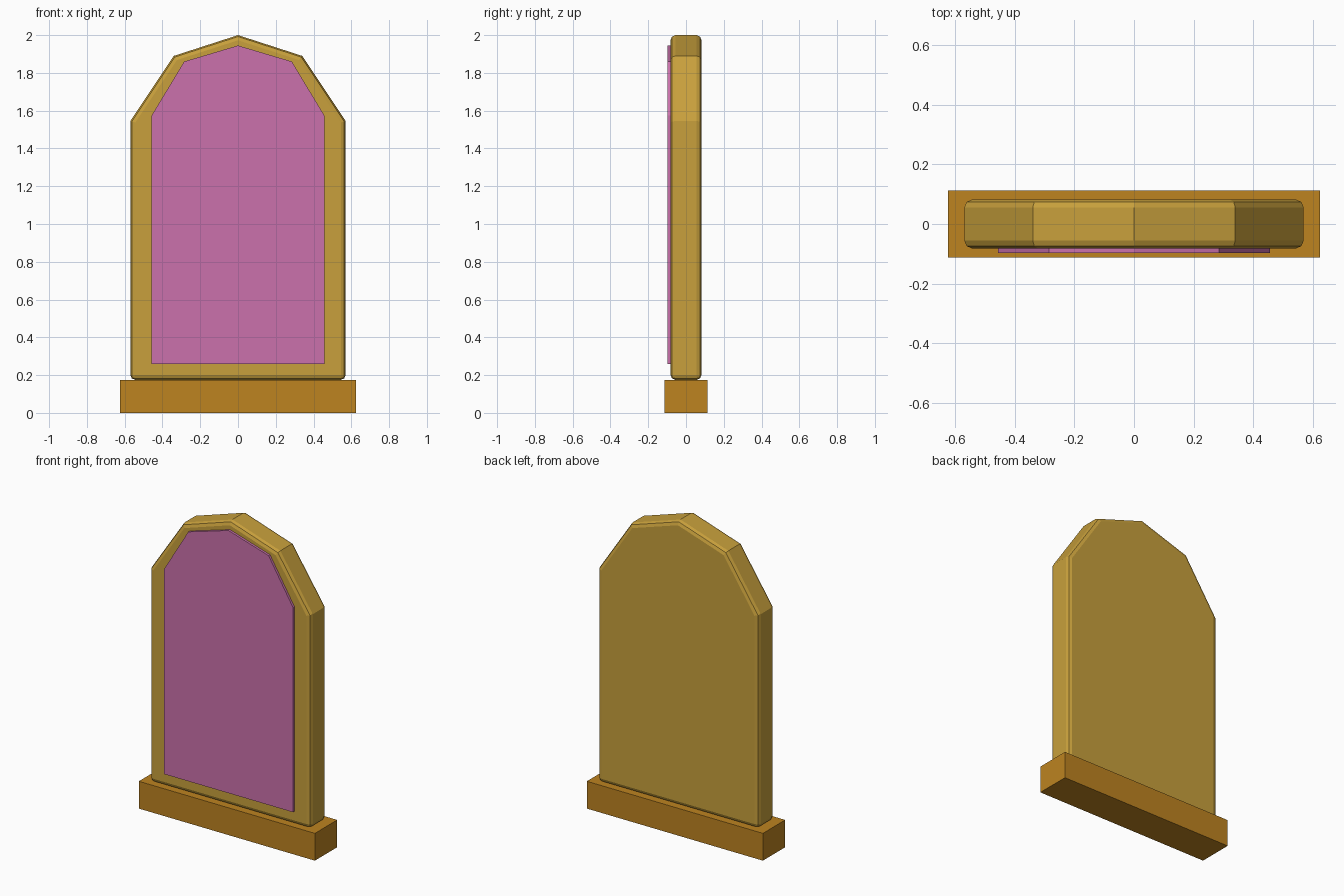
import bpy
import bmesh

cube = bpy.data.objects.get("Cube")
if cube:
    bpy.data.objects.remove(cube, do_unlink=True)


def srgb(*rgb):
    return [((c / 255 + 0.055) / 1.055) ** 2.4 for c in rgb] + [1.0]


def material(name, colour):
    mat = bpy.data.materials.new(name)
    mat.use_nodes = True
    mat.diffuse_color = colour
    mat.node_tree.nodes["Principled BSDF"].inputs["Base Color"].default_value = colour
    return mat


def slab(name, half_profile, y_front, y_back, mat):
    """Extrude a left-right symmetric outline, given as its +x half from bottom to top."""
    outline = half_profile + [(-x, z) for x, z in reversed(half_profile) if x > 0]
    bm = bmesh.new()
    face = bm.faces.new([bm.verts.new((x, y_front, z)) for x, z in outline])
    extruded = bmesh.ops.extrude_face_region(bm, geom=[face])["geom"]
    moved = [v for v in extruded if isinstance(v, bmesh.types.BMVert)]
    bmesh.ops.translate(bm, vec=(0, y_back - y_front, 0), verts=moved)
    bmesh.ops.recalc_face_normals(bm, faces=bm.faces)
    mesh = bpy.data.meshes.new(name)
    bm.to_mesh(mesh)
    bm.free()
    mesh.materials.append(mat)
    obj = bpy.data.objects.new(name, mesh)
    bpy.context.collection.objects.link(obj)
    return obj


gold = material("gold", srgb(200, 160, 60))
bronze = material("bronze", srgb(189, 131, 32))
pink = material("pink", srgb(203, 113, 172))

# Plinth
slab("base", [(0.625, 0), (0.625, 0.175)], -0.113, 0.113, bronze)

# Arched body with rounded rims
body = slab("arched_frame", [(0.57, 0.175), (0.57, 1.545), (0.34, 1.89), (0, 2.0)],
            -0.082, 0.082, gold)
bevel = body.modifiers.new("rounded_rim", 'BEVEL')
bevel.width = 0.026
bevel.segments = 2
bevel.limit_method = 'ANGLE'
bevel.angle_limit = 1.0

# Thin raised panel on the front
slab("front_panel", [(0.457, 0.26), (0.457, 1.575), (0.285, 1.86), (0, 1.945)],
     -0.097, -0.08, pink)
